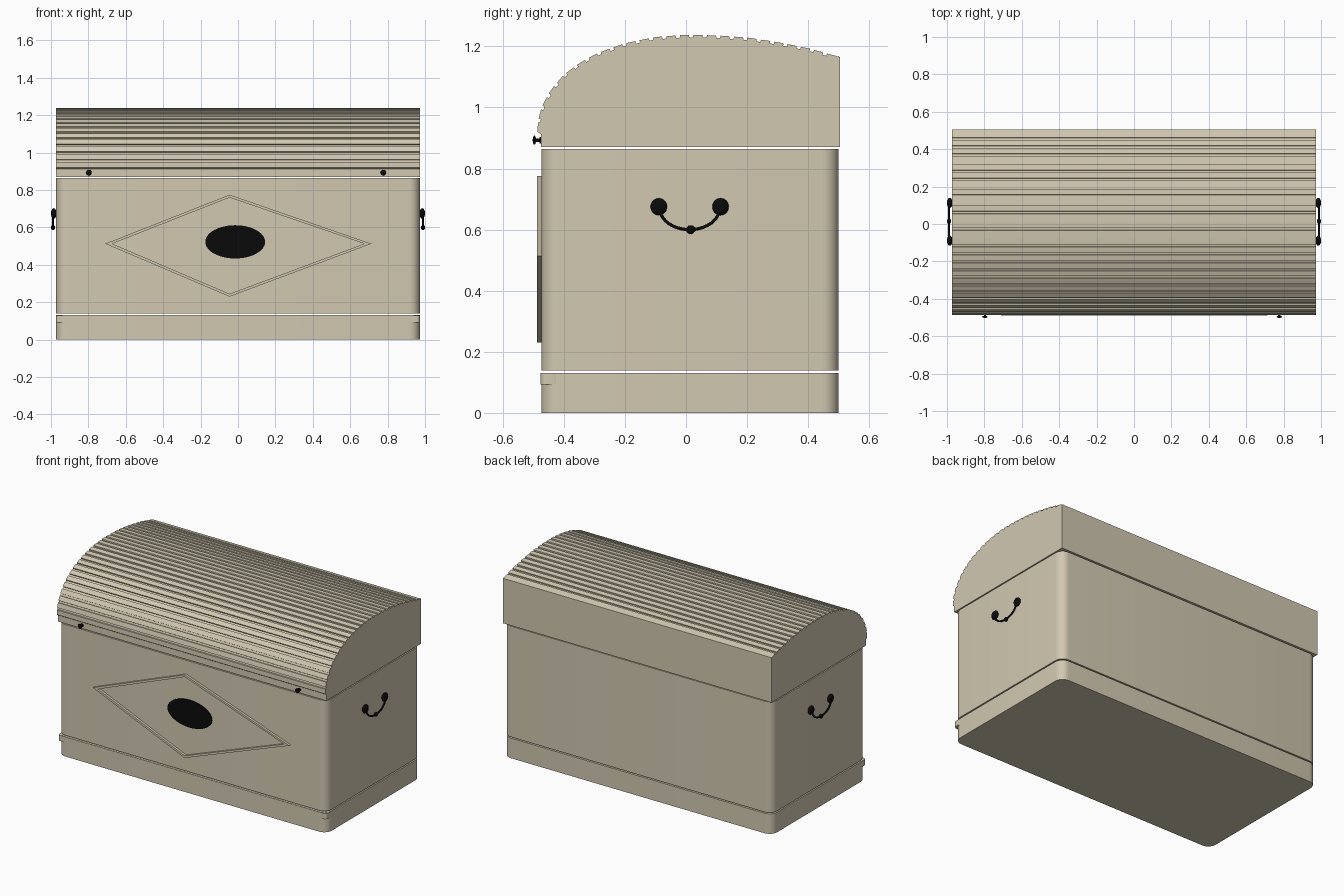
import bpy, bmesh, math
from mathutils import Vector

if "Cube" in bpy.data.objects:
    bpy.data.objects.remove(bpy.data.objects["Cube"])


def material(name, colour):
    m = bpy.data.materials.new(name)
    m.diffuse_color = (*colour, 1)
    m.use_nodes = True
    m.node_tree.nodes["Principled BSDF"].inputs["Base Color"].default_value = m.diffuse_color
    return m


wood = material("pale wood", (0.64, 0.58, 0.44))
iron = material("black iron", (0.003, 0.003, 0.003))
HALF = 0.972          # half width of the chest
FRONT, BACK = -0.473, 0.5


def finish(name, bm, mat, angle=30):
    bmesh.ops.recalc_face_normals(bm, faces=bm.faces[:])
    me = bpy.data.meshes.new(name)
    bm.to_mesh(me)
    bm.free()
    me.materials.append(mat)
    ob = bpy.data.objects.new(name, me)
    bpy.context.collection.objects.link(ob)
    bpy.ops.object.select_all(action='DESELECT')
    ob.select_set(True)
    bpy.context.view_layer.objects.active = ob
    bpy.ops.object.shade_smooth_by_angle(angle=math.radians(angle))
    return ob


def box(name, lo, hi, mat, radius=0.0):
    bm = bmesh.new()
    bmesh.ops.create_cube(bm, size=1)
    for v in bm.verts:
        v.co = Vector([(a + b) / 2 + c * (b - a) for a, b, c in zip(lo, hi, v.co)])
    if radius:
        upright = [e for e in bm.edges if abs(e.verts[0].co.z - e.verts[1].co.z) > 1e-4]
        bmesh.ops.bevel(bm, geom=upright, offset=radius, segments=8, profile=0.5, affect='EDGES')
    return finish(name, bm, mat)


def ball(name, centre, size, mat=iron):
    bm = bmesh.new()
    bmesh.ops.create_uvsphere(bm, u_segments=24, v_segments=14, radius=1)
    for v in bm.verts:
        v.co = Vector([c + s * p for c, s, p in zip(centre, size, v.co)])
    return finish(name, bm, mat, 60)


def disc(name, x, z, rx, rz, y0, y1, sides=48):
    bm = bmesh.new()
    ring = [bm.verts.new((x + rx * math.cos(2 * math.pi * i / sides), y0,
                          z + rz * math.sin(2 * math.pi * i / sides))) for i in range(sides)]
    face = bm.faces.new(ring)
    ext = bmesh.ops.extrude_face_region(bm, geom=[face])
    for v in ext["geom"]:
        if isinstance(v, bmesh.types.BMVert):
            v.co.y = y1
    bm.faces.new(ring) if not bm.faces.get(ring) else None
    return finish(name, bm, iron)


# Base and body, separated by a thin gap
box("base", (-HALF, FRONT, 0), (HALF, BACK, 0.131), wood, 0.055)
box("body", (-HALF, FRONT, 0.139), (HALF, BACK, 0.864), wood, 0.055)
box("base_front_moulding", (-HALF, FRONT - 0.003, 0.093), (HALF, -0.415, 0.13), wood, 0.018)

# Lid: arc sampled by length, with a shallow groove between slats
arc = [Vector(p) for p in [(-0.486, 0.92), (-0.485, 0.955), (-0.473, 1.0), (-0.445, 1.055),
       (-0.40, 1.107), (-0.35, 1.145), (-0.29, 1.178), (-0.2, 1.21), (-0.1, 1.231),
       (0, 1.238), (0.1, 1.236), (0.2, 1.229), (0.3, 1.214), (0.4, 1.194), (0.505, 1.165)]]
lengths = [(b - a).length for a, b in zip(arc, arc[1:])]


def along(t):
    d = t * sum(lengths)
    for a, b, l in zip(arc, arc[1:], lengths):
        if d <= l + 1e-6:
            n = (b - a).normalized()
            return a.lerp(b, min(d / l, 1)), Vector((n.y, -n.x))
        d -= l


profile = [Vector((0.505, 0.871)), Vector((-0.474, 0.871)), Vector((-0.474, 0.912))]
SLATS = 26
for i in range(SLATS):
    for f, depth in ((0, 0), (0.68, 0), (0.7, 0.008), (0.98, 0.008)):
        if i == SLATS - 1 and depth:
            continue
        p, inward = along((i + f) / SLATS)
        profile.append(p + inward * depth)
profile.append(arc[-1])

bm = bmesh.new()
ends = [[bm.verts.new((x, p.x, p.y)) for p in profile] for x in (-HALF, HALF)]
bm.faces.new(ends[0])
bm.faces.new(ends[1][::-1])
for i in range(len(profile)):
    j = (i + 1) % len(profile)
    bm.faces.new((ends[0][i], ends[0][j], ends[1][j], ends[1][i]))
finish("slatted_lid", bm, wood, 20)

# Diamond moulding on the front
outer = [(-0.71, 0.513), (-0.045, 0.775), (0.713, 0.513), (-0.045, 0.23)]
inner = [(-0.672, 0.513), (-0.045, 0.76), (0.675, 0.513), (-0.045, 0.245)]
bm = bmesh.new()
loops = [[bm.verts.new((x, y, z)) for x, z in pts]
         for pts, y in ((outer, FRONT), (outer, -0.488), (inner, -0.488), (inner, FRONT))]
for a, b in zip(loops, loops[1:] + loops[:1]):
    for i in range(4):
        j = (i + 1) % 4
        bm.faces.new((a[i], a[j], b[j], b[i]))
finish("diamond_moulding", bm, wood)

# Oval plate and lid studs
disc("oval_plate", -0.015, 0.523, 0.16, 0.089, FRONT + 0.002, FRONT - 0.007)
for x in (-0.797, 0.777):
    disc("stud_stem", x, 0.893, 0.006, 0.006, -0.47, -0.498, 16)
    disc("stud_collar", x, 0.893, 0.011, 0.011, -0.473, -0.480, 16)
    ball("stud_head", (x, -0.4965, 0.893), (0.015, 0.0055, 0.015))

# Drop handles on both ends
for s in (-1, 1):
    for y in (-0.089, 0.113):
        ball("handle_knob", (s * 0.985, y, 0.675), (0.015, 0.027, 0.028))
    ball("handle_drop", (s * 0.989, 0.015, 0.600), (0.011, 0.015, 0.014))
    cu = bpy.data.curves.new("handle_bail", 'CURVE')
    cu.dimensions = '3D'
    cu.bevel_depth = 0.0055
    cu.bevel_resolution = 3
    sp = cu.splines.new('POLY')
    sp.points.add(20)
    for i, p in enumerate(sp.points):
        a = math.pi * i / 20
        p.co = (s * 0.99, 0.012 - 0.098 * math.cos(a), 0.67 - 0.07 * math.sin(a), 1)
    cu.materials.append(iron)
    bpy.context.collection.objects.link(bpy.data.objects.new("handle_bail", cu))
